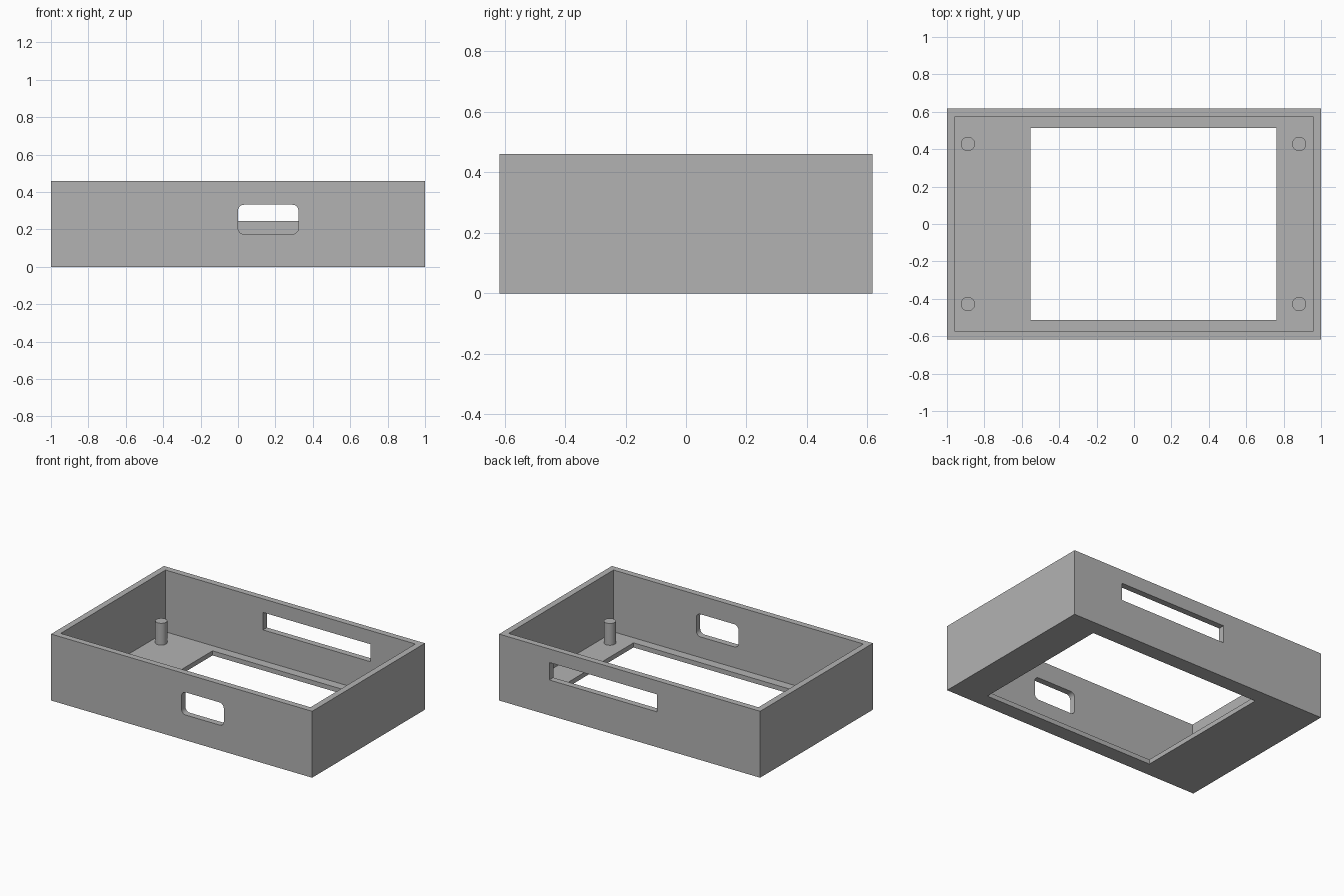
import bpy
import math

default = bpy.data.objects.get("Cube")
if default:
    bpy.data.objects.remove(default, do_unlink=True)

HALF_X, HALF_Y, HEIGHT = 1.0, 0.617, 0.46
WALL, FLOOR = 0.043, 0.032

grey = bpy.data.materials.new("matte grey")
grey.use_nodes = True
colour = (0.45, 0.45, 0.45, 1)
grey.diffuse_color = colour
grey.node_tree.nodes["Principled BSDF"].inputs["Base Color"].default_value = colour


def box(name, low, high):
    """Axis-aligned box between two corners."""
    mid = [(a + b) / 2 for a, b in zip(low, high)]
    bpy.ops.mesh.primitive_cube_add(size=1, location=mid)
    obj = bpy.context.object
    obj.name = name
    obj.scale = [b - a for a, b in zip(low, high)]
    bpy.ops.object.transform_apply(location=True, rotation=False, scale=True)
    obj.data.materials.append(grey)
    return obj


def apply_modifier(obj, mod):
    bpy.ops.object.select_all(action="DESELECT")
    bpy.context.view_layer.objects.active = obj
    obj.select_set(True)
    bpy.ops.object.modifier_apply(modifier=mod.name)


def cut(target, cutter):
    """Subtract the cutter, then discard it."""
    mod = target.modifiers.new("cut", "BOOLEAN")
    mod.operation = "DIFFERENCE"
    mod.solver = "EXACT"
    mod.object = cutter
    apply_modifier(target, mod)
    bpy.data.objects.remove(cutter, do_unlink=True)


# Outer shell, hollowed from the top
case = box("case_shell", (-HALF_X, -HALF_Y, 0), (HALF_X, HALF_Y, HEIGHT))
cut(case, box("cavity", (WALL - HALF_X, WALL - HALF_Y, FLOOR),
              (HALF_X - WALL, HALF_Y - WALL, HEIGHT + 0.2)))

# Large off-centre window in the floor
cut(case, box("floor_window", (-0.554, -0.512, -0.1), (0.761, 0.512, 0.1)))

# Long slot in the back wall
cut(case, box("back_slot", (-0.21, 0.5, 0.245), (0.615, 0.7, 0.366)))

# Rounded port in the front wall
port = box("front_port", (0, -0.7, 0.175), (0.323, -0.5, 0.332))
weights = port.data.attributes.new("bevel_weight_edge", "FLOAT", "EDGE")
for edge in port.data.edges:
    a, b = (port.data.vertices[i].co for i in edge.vertices)
    weights.data[edge.index].value = float(abs(a.y - b.y) > 0.1)
rounding = port.modifiers.new("rounding", "BEVEL")
rounding.limit_method = "WEIGHT"
rounding.width = 0.032
rounding.segments = 8
apply_modifier(port, rounding)
cut(case, port)

# Four mounting posts on the floor
POST_TOP, POST_BASE = 0.183, FLOOR - 0.01
for x, side in ((-0.888, "right"), (0.883, "left")):
    for y, end in ((-0.428, "front"), (0.428, "back")):
        bpy.ops.mesh.primitive_cylinder_add(
            vertices=40, radius=0.038, depth=POST_TOP - POST_BASE,
            location=(x, y, (POST_TOP + POST_BASE) / 2))
        post = bpy.context.object
        post.name = f"post_{end}_{side}"
        post.data.materials.append(grey)
        bpy.ops.object.shade_smooth_by_angle(angle=math.radians(30))

# Smooth the port corners, keep all box edges sharp
bpy.ops.object.select_all(action="DESELECT")
bpy.context.view_layer.objects.active = case
case.select_set(True)
bpy.ops.object.shade_smooth_by_angle(angle=math.radians(30))
